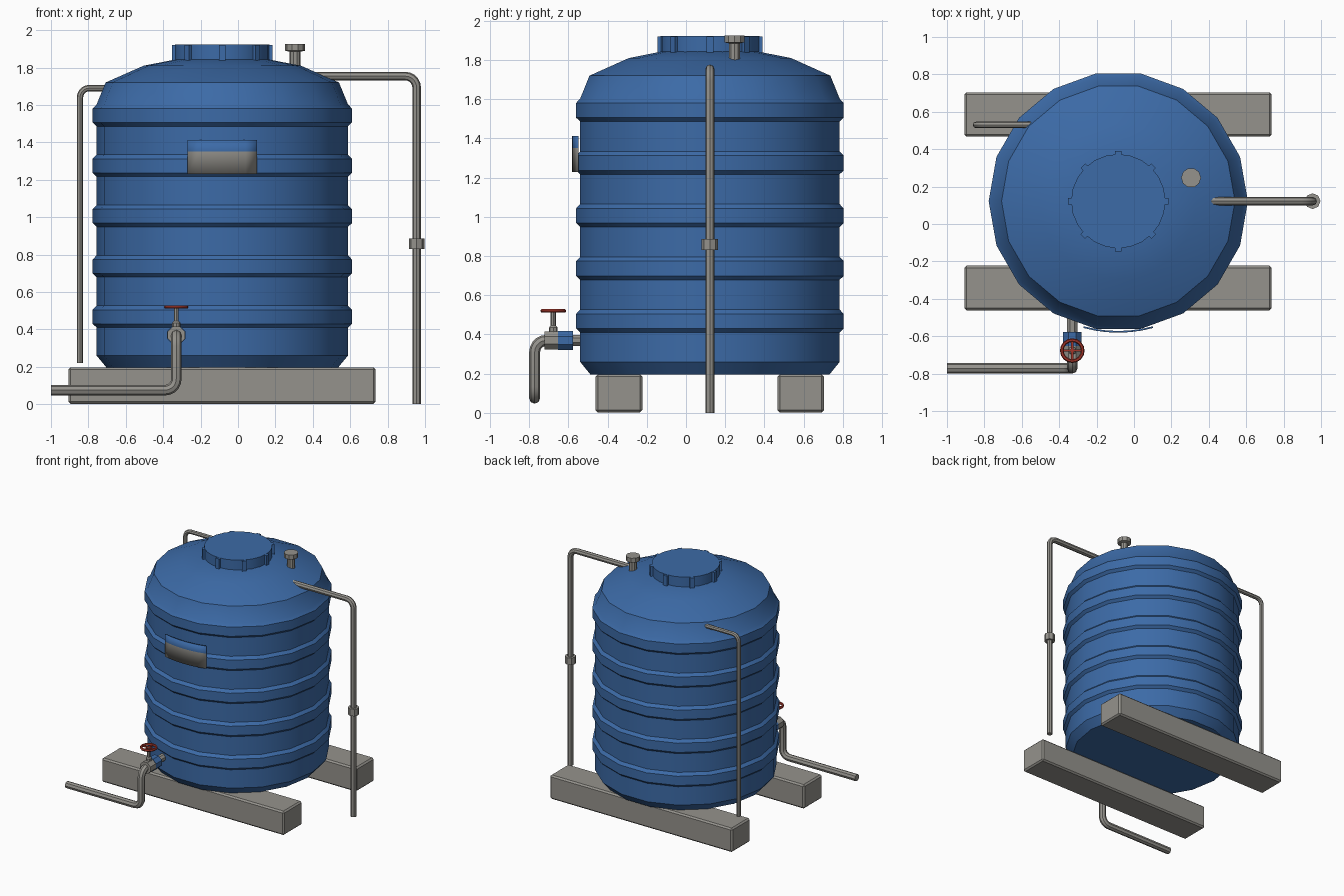
import bpy, bmesh, math
from mathutils import Vector, Matrix

if "Cube" in bpy.data.objects:
    bpy.data.objects.remove(bpy.data.objects["Cube"])

CX, CY = -0.084, 0.122          # tank axis


def material(name, rgb):
    m = bpy.data.materials.new(name)
    m.diffuse_color = (*rgb, 1)
    m.use_nodes = True
    m.node_tree.nodes["Principled BSDF"].inputs["Base Color"].default_value = m.diffuse_color
    return m


BLUE = material("tank blue", (0.045, 0.145, 0.385))
GREY = material("pipe grey", (0.30, 0.29, 0.265))
RED = material("handle red", (0.36, 0.035, 0.022))


def shade(ob, angle=30):
    bpy.ops.object.select_all(action='DESELECT')
    ob.select_set(True)
    bpy.context.view_layer.objects.active = ob
    bpy.ops.object.shade_smooth_by_angle(angle=math.radians(angle))


def finish(name, bm, *mats, angle=30):
    bmesh.ops.recalc_face_normals(bm, faces=bm.faces)
    me = bpy.data.meshes.new(name)
    bm.to_mesh(me)
    bm.free()
    for m in mats:
        me.materials.append(m)
    ob = bpy.data.objects.new(name, me)
    bpy.context.collection.objects.link(ob)
    shade(ob, angle)
    return ob


def lathe(name, profile, sides, mat, origin, axis='Z', turn=0.0):
    """Spin (radius, height) pairs about an axis; the ends are capped."""
    bm = bmesh.new()
    rings = []
    for r, h in profile:
        rings.append([bm.verts.new((r * math.cos(a), r * math.sin(a), h))
                      for a in (turn + 2 * math.pi * i / sides for i in range(sides))])
    for lo, hi in zip(rings, rings[1:]):
        for i in range(sides):
            j = (i + 1) % sides
            bm.faces.new((lo[i], lo[j], hi[j], hi[i]))
    bm.faces.new(rings[0])
    bm.faces.new(rings[-1])
    if axis == '-Y':
        bm.transform(Matrix.Rotation(math.pi / 2, 4, 'X'))
    bm.transform(Matrix.Translation(origin))
    return finish(name, bm, mat)


def box(bm, lo, hi):
    lo, hi = Vector(lo), Vector(hi)
    mat = Matrix.Translation((lo + hi) / 2) @ Matrix.Diagonal((*(hi - lo), 1))
    return bmesh.ops.create_cube(bm, size=1, matrix=mat)['verts']


def pipe(name, points, radius, bend):
    """Eight-sided tube through the points with rounded corners."""
    pts = [Vector(p) for p in points]
    path = [pts[0]]
    for a, b, c in zip(pts, pts[1:], pts[2:]):
        u, v = (a - b).normalized(), (c - b).normalized()
        centre = b + (u + v) * bend
        for i in range(6):
            t = math.pi / 2 * i / 5
            path.append(centre - v * bend * math.cos(t) - u * bend * math.sin(t))
    path.append(pts[-1])
    cu = bpy.data.curves.new(name, 'CURVE')
    cu.dimensions = '3D'
    cu.bevel_depth, cu.bevel_resolution, cu.use_fill_caps = radius, 2, True
    sp = cu.splines.new('POLY')
    sp.points.add(len(path) - 1)
    for p, co in zip(sp.points, path):
        p.co = (*co, 1)
    cu.materials.append(GREY)
    ob = bpy.data.objects.new(name, cu)
    bpy.context.collection.objects.link(ob)
    bpy.ops.object.select_all(action='DESELECT')
    ob.select_set(True)
    bpy.context.view_layer.objects.active = ob
    bpy.ops.object.convert(target='MESH')
    shade(bpy.context.view_layer.objects.active)


# Tank body: ribbed wall and domed shoulder
profile = [(0.62, 0.197), (0.672, 0.26)]
for i in range(5):
    z = 0.41 + 0.269 * i
    profile += [(0.672, z), (0.693, z + 0.02), (0.693, z + 0.095), (0.672, z + 0.117)]
profile += [(0.624, 1.72), (0.42, 1.81), (0.24, 1.845)]
lathe("tank_body", profile, 18, BLUE, (CX, CY, 0))

# Screw lid with eight grip lugs
lathe("tank_lid", [(0.252, 1.835), (0.252, 1.922)], 24, BLUE, (CX, CY, 0))
bm = bmesh.new()
for i in range(8):
    vs = box(bm, (0.235, -0.017, 1.838), (0.268, 0.017, 1.92))
    bmesh.ops.rotate(bm, verts=vs, cent=(0, 0, 0), matrix=Matrix.Rotation(i * math.pi / 4, 3, 'Z'))
bm.transform(Matrix.Translation((CX, CY, 0)))
finish("lid_lugs", bm, BLUE)

# Support beams
for name, y0, y1 in (("front_beam", -0.462, -0.223), ("back_beam", 0.467, 0.704)):
    bm = bmesh.new()
    box(bm, (-0.907, y0, 0.002), (0.736, y1, 0.197))
    bmesh.ops.bevel(bm, geom=bm.edges[:], offset=0.012, segments=1, affect='EDGES')
    finish(name, bm, GREY)

# Curved label plate, blue strip above a grey panel
bm = bmesh.new()
levels, half, steps = (1.23, 1.352, 1.412), 0.268, 6
grid = [[bm.verts.new((CX + 0.703 * math.sin(a), CY - 0.703 * math.cos(a), z))
         for a in (-half + 2 * half * i / steps for i in range(steps + 1))] for z in levels]
for k in range(2):
    for i in range(steps):
        f = bm.faces.new((grid[k][i], grid[k][i + 1], grid[k + 1][i + 1], grid[k + 1][i]))
        f.material_index = k
label = finish("label_plate", bm, GREY, BLUE)
solid = label.modifiers.new("thickness", 'SOLIDIFY')
solid.thickness, solid.offset = 0.009, -1

# Inlet pipe with coupling, and thin overflow pipe
pipe("inlet_pipe", [(0.955, CY, 0), (0.955, CY, 1.754), (0.38, CY, 1.754)], 0.023, 0.06)
lathe("inlet_coupling", [(0.042, 0.83), (0.042, 0.887)], 8, GREY, (0.955, CY, 0))
pipe("overflow_pipe", [(-0.845, 0.53, 0.22), (-0.845, 0.53, 1.69), (-0.5, 0.53, 1.69)], 0.017, 0.05)

# Roof vent
lathe("vent", [(0.03, 1.78), (0.03, 1.885), (0.053, 1.89), (0.053, 1.926)], 10, GREY, (0.305, 0.247, 0))

# Outlet stub, valve body and drain pipe
VX, VZ = -0.33, 0.37
lathe("outlet_stub", [(0.03, 0.45), (0.03, 0.58)], 8, GREY, (VX, 0, VZ), '-Y', math.pi / 8)
lathe("valve_union", [(0.053, 0.577), (0.053, 0.652)], 8, BLUE, (VX, 0, VZ), '-Y', math.pi / 8)
lathe("valve_body", [(0.05, 0.652), (0.05, 0.722)], 8, GREY, (VX, 0, VZ), '-Y', math.pi / 8)
pipe("drain_pipe", [(VX, -0.7, VZ), (VX, -0.772, VZ), (VX, -0.772, 0.075), (-1.0, -0.772, 0.075)],
     0.028, 0.06)

# Valve stem and red handwheel
VY = -0.677
lathe("valve_stem", [(0.022, 0.40), (0.022, 0.435), (0.013, 0.445), (0.013, 0.522)], 8, GREY, (VX, VY, 0))
bpy.ops.mesh.primitive_torus_add(location=(VX, VY, 0.52), major_radius=0.056, minor_radius=0.01,
                                 major_segments=16, minor_segments=6)
wheel = bpy.context.object
wheel.name = "handwheel"
wheel.data.materials.append(RED)
shade(wheel)
bm = bmesh.new()
for sx, sy in ((0.056, 0.006), (0.006, 0.056)):
    box(bm, (VX - sx, VY - sy, 0.514), (VX + sx, VY + sy, 0.524))
finish("handwheel_spokes", bm, RED)
